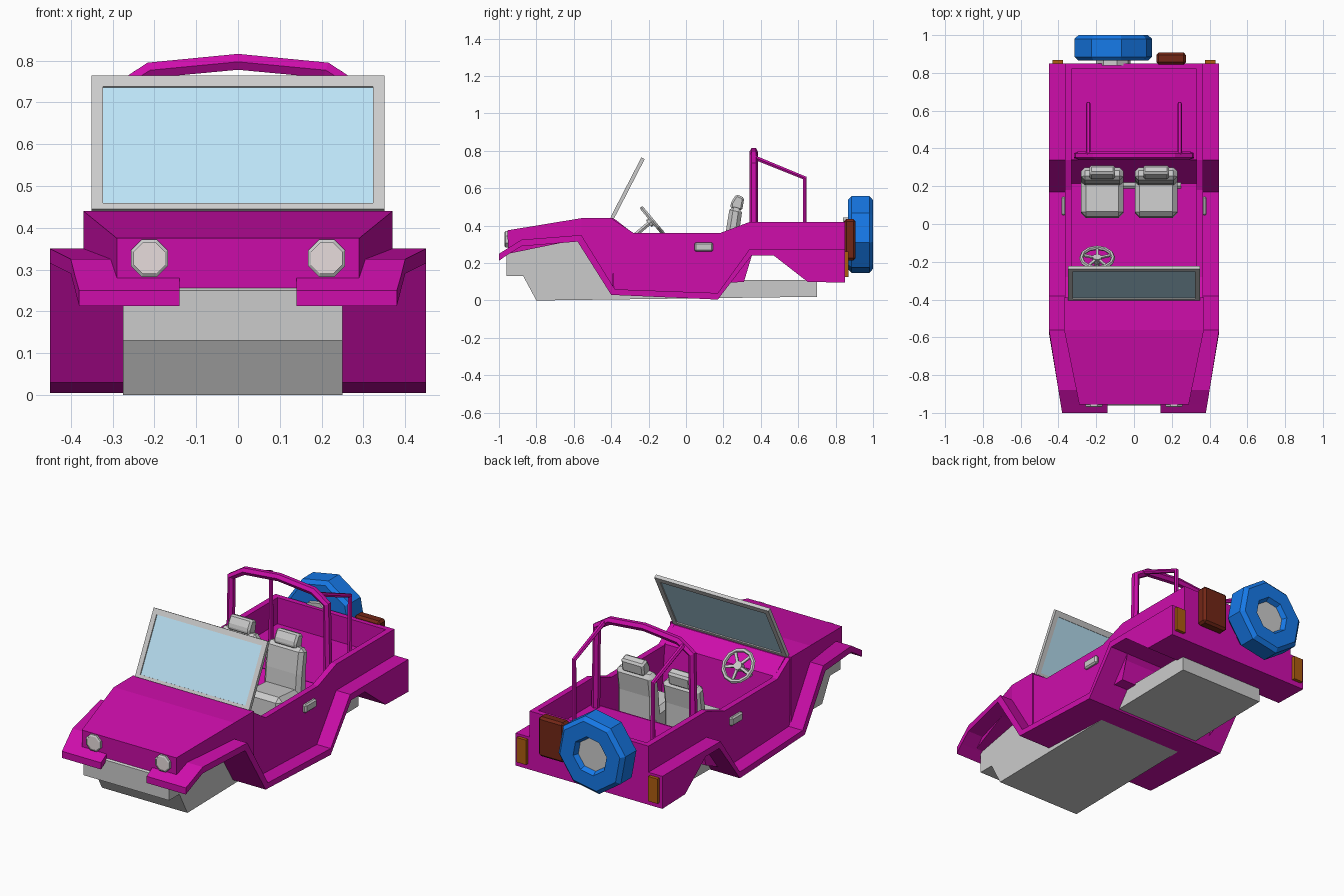
import bpy, bmesh, math
from mathutils import Matrix, Vector

if "Cube" in bpy.data.objects:
    bpy.data.objects.remove(bpy.data.objects["Cube"])


def material(name, rgb):
    m = bpy.data.materials.new(name)
    m.diffuse_color = (*rgb, 1)
    m.use_nodes = True
    m.node_tree.nodes["Principled BSDF"].inputs["Base Color"].default_value = m.diffuse_color
    return m


PINK = material("magenta_paint", (0.62, 0.004, 0.41))
BLUE = material("blue_rubber", (0.008, 0.19, 0.8))
GLASS = material("pale_glass", (0.50, 0.77, 0.92))
BROWN = material("brown_metal", (0.17, 0.02, 0.008))
AMBER = material("amber_lens", (0.42, 0.11, 0.005))
LENS = material("lamp_lens", (0.8, 0.72, 0.72))


def make(name, verts, faces, mat=None, bevel=0):
    me = bpy.data.meshes.new(name)
    me.from_pydata(verts, [], faces)
    bm = bmesh.new()
    bm.from_mesh(me)
    bmesh.ops.recalc_face_normals(bm, faces=bm.faces)
    bm.to_mesh(me)
    bm.free()
    ob = bpy.data.objects.new(name, me)
    bpy.context.collection.objects.link(ob)
    if mat:
        me.materials.append(mat)
    if bevel:
        b = ob.modifiers.new("bevel", "BEVEL")
        b.width, b.segments = bevel, 1
    return ob


def prism(name, pts, x0, x1, mat=None, bevel=0):
    """Side profile of (y, z) points pushed across x."""
    n = len(pts)
    verts = [(x, y, z) for x in (x0, x1) for y, z in pts]
    faces = [list(range(n)), list(range(n, 2 * n))]
    faces += [[i, (i + 1) % n, n + (i + 1) % n, n + i] for i in range(n)]
    return make(name, verts, faces, mat, bevel)


def box(name, x0, x1, y0, y1, z0, z1, mat=None, bevel=0):
    return prism(name, [(y0, z0), (y1, z0), (y1, z1), (y0, z1)], x0, x1, mat, bevel)


def loft(name, sections, mat=None):
    """Sections: (y top, z top, y bottom, z bottom, x0, x1)."""
    verts, faces = [], [[0, 1, 2, 3]]
    for yt, zt, yb, zb, a, b in sections:
        verts += [(a, yt, zt), (b, yt, zt), (b, yb, zb), (a, yb, zb)]
    for s in range(len(sections) - 1):
        for i in range(4):
            j = (i + 1) % 4
            faces.append([4 * s + i, 4 * s + j, 4 * s + 4 + j, 4 * s + 4 + i])
    e = len(verts)
    faces.append([e - 4, e - 3, e - 2, e - 1])
    return make(name, verts, faces, mat)


def ring(name, profile, n, centre, turn=0, mat=None):
    """Closed (radius, y) profile spun about the y axis."""
    m = len(profile)
    verts = []
    for k in range(n):
        a = turn + k * math.tau / n
        verts += [(r * math.cos(a), y, r * math.sin(a)) for r, y in profile]
    faces = [[k * m + i, k * m + (i + 1) % m,
              (k + 1) % n * m + (i + 1) % m, (k + 1) % n * m + i]
             for k in range(n) for i in range(m)]
    ob = make(name, verts, faces, mat)
    ob.location = centre
    return ob


def disc(name, r, y0, y1, n, centre, turn=0, mat=None):
    verts = [(r * math.cos(turn + k * math.tau / n), y, r * math.sin(turn + k * math.tau / n))
             for y in (y0, y1) for k in range(n)]
    faces = [list(range(n)), list(range(n, 2 * n))]
    faces += [[k, (k + 1) % n, n + (k + 1) % n, n + k] for k in range(n)]
    ob = make(name, verts, faces, mat)
    ob.location = centre
    return ob


def tube(name, pts, r, mat=None):
    cu = bpy.data.curves.new(name, "CURVE")
    cu.dimensions = "3D"
    cu.bevel_depth, cu.bevel_resolution, cu.use_fill_caps = r, 1, True
    sp = cu.splines.new("POLY")
    sp.points.add(len(pts) - 1)
    for p, co in zip(sp.points, pts):
        p.co = (*co, 1)
    sp.use_smooth = False
    if mat:
        cu.materials.append(mat)
    ob = bpy.data.objects.new(name, cu)
    bpy.context.collection.objects.link(ob)
    return ob


# Lower body: fenders, sills and wheel arches in one band
band = [(-.95, .281, -.95, .247, .389), (-.88, .325, -.88, .29, .40),
        (-.56, .35, -.58, .315, .45), (-.38, .06, -.40, .03, .45),
        (.17, .04, .17, .005, .45), (.34, .275, .35, .24, .45),
        (.46, .275, .47, .24, .45), (.64, .275, .65, .10, .45),
        (.85, .275, .85, .095, .45)]
loft("lower_body", [(*s[:4], -s[4], s[4]) for s in band], PINK)

# Bonnet
loft("bonnet", [(-.955, .375, -.95, .25, -.29, .29), (-.56, .44, -.56, .33, -.37, .37),
                (-.39, .44, -.39, .05, -.37, .37)], PINK)

# Cabin floor with dashboard and bulkhead, then the tailgate
prism("cabin_floor", [(-.4, .05), (-.4, .435), (-.38, .435), (-.29, .365), (-.26, .10),
                      (.31, .10), (.34, .278), (.355, .25), (.20, .05)], -.34, .34, PINK)
box("tailgate", -.36, .36, .82, .85, .25, .42, PINK)

# Paired side parts
wall = [(-.40, .44), (-.28, .36), (.18, .36), (.34, .42), (.85, .42), (.85, .26),
        (.345, .26), (.17, .02), (-.385, .04)]
for s, side in ((-1, "left"), (1, "right")):
    prism(side + "_body_side", wall, s * .332, s * .365, PINK)
    loft(side + "_bumper", [(-.95, .281, -.95, .247, s * .14, s * .389),
                            (-1.0, .25, -1.0, .213, s * .14, s * .38)], PINK)
    box(side + "_door_handle", s * .36, s * .385, .045, .145, .262, .31, bevel=.008)
    box(side + "_tail_light", s * .375, s * .432, .845, .868, .125, .262, AMBER)
    c = (s * .212, 0, .327)
    ring(side + "_headlight_rim", [(.040, -.94), (.048, -.94), (.048, -.965), (.040, -.97)],
         8, c, math.pi / 8)
    disc(side + "_headlight", .042, -.966, -.94, 8, c, math.pi / 8, LENS)
    tube(side + "_roll_bar_stay", [(s * .242, .365, .765), (s * .242, .635, .655),
                                   (s * .242, .635, .27)], .013, PINK)

# Main roll bar hoop
hoop = [(.30, .27), (.293, .725), (.21, .777), (0, .797)]
path = [(-x, .362, z) for x, z in hoop] + [(x, .362, z) for x, z in hoop[-2::-1]]
tube("roll_bar", path, .022, PINK)

# Grey chassis
prism("chassis", [(-.96, .25), (-.96, .13), (-.87, .13), (-.80, 0), (.70, .02), (.70, .11),
                  (.2, .11), (.1, .03), (-.38, .04), (-.57, .325), (-.88, .30)], -.275, .25)

# Windscreen, built upright then leaned back
H = math.hypot(.165, .32)
lean = Matrix.Translation((0, -.395, .44)) @ Matrix.Rotation(-math.atan2(.165, .32), 4, "X")
screen = [box("windscreen_bottom", -.35, .35, -.01, .01, 0, .017),
          box("windscreen_top", -.35, .35, -.01, .01, H - .03, H),
          box("windscreen_left", -.35, -.323, -.01, .01, .017, H - .03),
          box("windscreen_right", .323, .35, -.01, .01, .017, H - .03),
          box("windscreen_glass", -.323, .323, -.004, .004, .017, H - .03, GLASS)]
for ob in screen:
    ob.matrix_world = lean

# Seats
for cx, side in ((-.168, "left"), (.117, "right")):
    prism(side + "_seat_cushion", [(.03, .10), (.29, .10), (.28, .28), (.04, .30)],
          cx - .112, cx + .112, bevel=.025)
    prism(side + "_seat_back", [(.20, .22), (.285, .22), (.285, .37), (.302, .49), (.235, .505),
                                (.213, .37)], cx - .112, cx + .112, bevel=.02)
    prism(side + "_headrest", [(.24, .49), (.30, .48), (.312, .55), (.268, .568), (.238, .52)],
          cx - .068, cx + .068, bevel=.01)

# Steering wheel, facing the driver
tilt = Matrix.Translation((-.195, -.18, .427)) @ Matrix.Rotation(math.radians(40), 4, "X")
o = (0, 0, 0)
parts = [ring("steering_wheel_rim", [(.078, -.01), (.09, -.01), (.096, 0), (.09, .01),
                                     (.078, .01), (.073, 0)], 12, o),
         disc("steering_wheel_hub", .024, -.025, .008, 8, o),
         disc("steering_column", .013, -.14, 0, 6, o)]
for ob in parts:
    ob.matrix_world = tilt
for k in range(5):
    sp = box("steering_spoke_%d" % (k + 1), .015, .08, -.006, .004, -.007, .007)
    sp.matrix_world = tilt @ Matrix.Rotation(math.pi / 2 + k * math.tau / 5, 4, "Y")

# Spare wheel and fuel can on the tail
c = (-.11, 0, .353)
ring("spare_tyre", [(.09, .865), (.19, .865), (.21, .885), (.21, .98), (.188, 1.0),
                    (.105, 1.0), (.09, .975)], 8, c, math.radians(33), BLUE)
disc("spare_wheel_hub", .093, .84, .975, 8, c, math.radians(33))
box("fuel_can", .118, .275, .845, .907, .215, .435, BROWN, bevel=.012)
